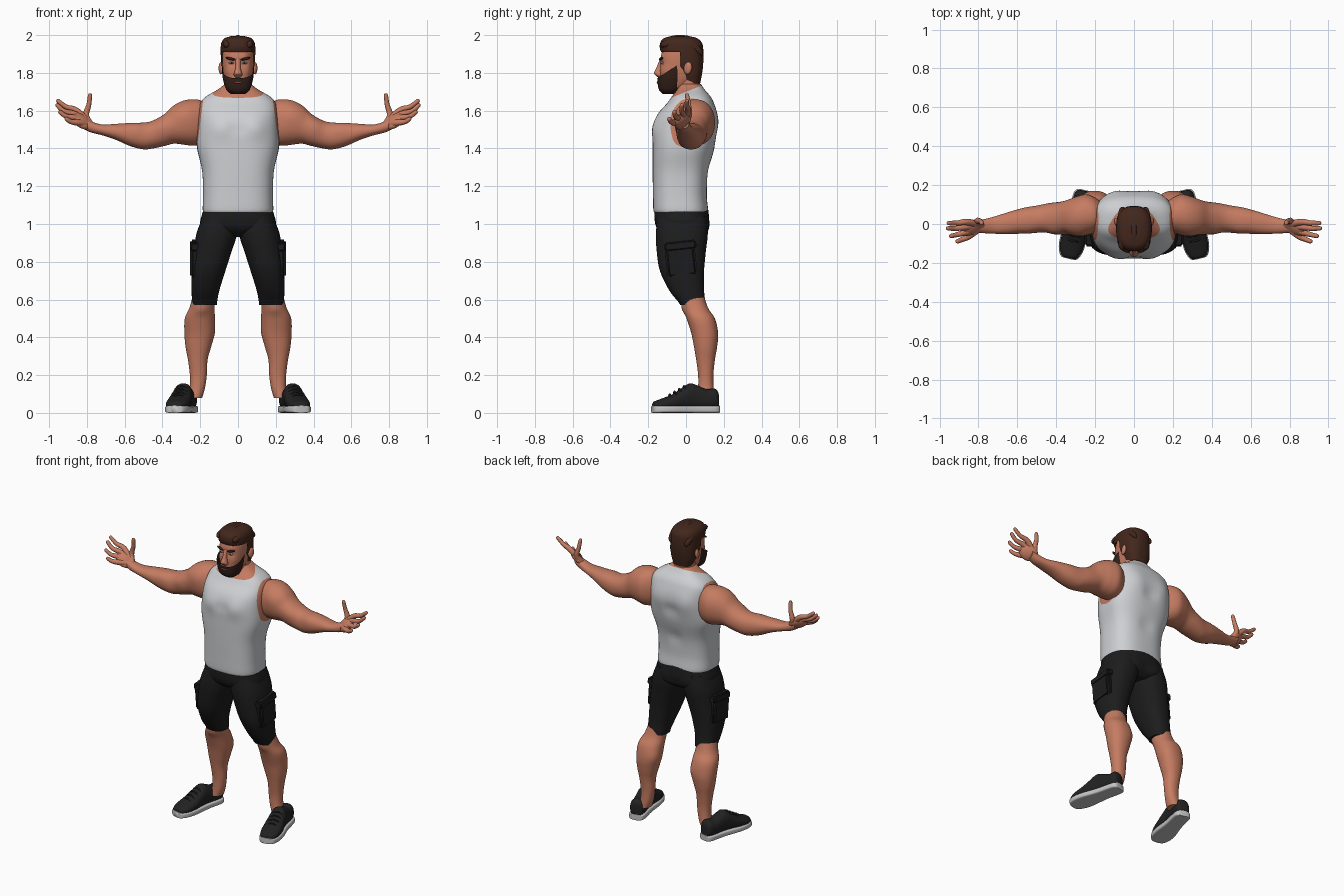
import bpy, bmesh, math
from mathutils import Vector, Matrix

cube = bpy.data.objects.get("Cube")
if cube:
    bpy.data.objects.remove(cube, do_unlink=True)


def material(name, r, g, b):
    m = bpy.data.materials.new(name)
    m.use_nodes = True
    m.diffuse_color = (r, g, b, 1)
    bsdf = m.node_tree.nodes["Principled BSDF"]
    bsdf.inputs["Base Color"].default_value = (r, g, b, 1)
    bsdf.inputs["Roughness"].default_value = .8
    return m


SKIN = material("skin", .56, .2, .12)
SHIRT = material("shirt_grey", .62, .63, .65)
SHORTS = material("shorts_black", .012, .012, .013)
HAIR = material("hair_brown", .055, .02, .012)
BEARD = material("beard_brown", .032, .014, .01)
SHOE = material("shoe_black", .016, .016, .017)
SOLE = material("sole_white", .55, .55, .55)
EYE = material("eye_white", .6, .55, .5)
LIP = material("lip", .3, .08, .06)


# Everything below is measured in centimetres and scaled when finished
def finish(bm, name, mats, mirror=False, angle=50):
    bm.transform(Matrix.Scale(.01, 4))
    me = bpy.data.meshes.new(name)
    bm.to_mesh(me)
    bm.free()
    for m in mats:
        me.materials.append(m)
    me.shade_smooth()
    me.set_sharp_from_angle(angle=math.radians(angle))
    ob = bpy.data.objects.new(name, me)
    bpy.context.collection.objects.link(ob)
    if mirror:
        ob.modifiers.new("mirror", 'MIRROR').use_mirror_merge = False
    return ob


def smooth_rows(rows, steps):
    """Catmull-Rom interpolation of station tuples."""
    out = []
    for i in range(len(rows) - 1):
        a, b, c, d = (Vector(rows[min(max(i + k, 0), len(rows) - 1)]) for k in (-1, 0, 1, 2))
        for s in range(steps):
            t = s / steps
            out.append(b + (c - a) * (t / 2) + (a * 2 - b * 5 + c * 4 - d) * (t * t / 2)
                       + (b * 3 - a - c * 3 + d) * (t ** 3 / 2))
    return out + [Vector(rows[-1])]


def bridge(rings):
    bm = bmesh.new()
    loops = [[bm.verts.new(p) for p in ring] for ring in rings]
    n = len(loops[0])
    for a, b in zip(loops, loops[1:]):
        for i in range(n):
            bm.faces.new((a[i], a[(i + 1) % n], b[(i + 1) % n], b[i]))
    bm.faces.new(loops[0])
    bm.faces.new(loops[-1])
    bmesh.ops.recalc_face_normals(bm, faces=bm.faces)
    return bm


def loft(rows, axis='Z', sides=32, power=2.2, steps=5):
    """Rows: position on axis, side centre, half width, low and high edge."""
    rings = []
    for t, mid, half, lo, hi in smooth_rows(rows, steps):
        ring = []
        for i in range(sides):
            a = math.tau * (i + .5) / sides
            c, s = math.cos(a), math.sin(a)
            u = mid + half * math.copysign(abs(c) ** (2 / power), c)
            v = (lo + hi) / 2 + (hi - lo) / 2 * math.copysign(abs(s) ** (2 / power), s)
            ring.append({'Z': (u, v, t), 'Y': (u, t, v), 'X': (t, u, v)}[axis])
        rings.append(ring)
    return bridge(rings)


def tube(rows, sides=12, steps=4):
    """Rows: x, y, z, radius. The tips are rounded."""
    pts = smooth_rows(rows, steps)
    rings = []
    for i, p in enumerate(pts):
        d = (pts[min(i + 1, len(pts) - 1)] - pts[max(i - 1, 0)]).to_3d().normalized()
        u = d.orthogonal().normalized() if i == 0 else (u - d * u.dot(d)).normalized()
        v = d.cross(u)
        rings.append([p.to_3d() + (u * math.cos(math.tau * k / sides)
                                   + v * math.sin(math.tau * k / sides)) * p[3] for k in range(sides)])
    return bridge(rings)


def blob(bm, centre, size, rot=(0, 0, 0)):
    m = Matrix.Translation(centre)
    for a, ax in zip(rot, 'XYZ'):
        m = m @ Matrix.Rotation(math.radians(a), 4, ax)
    bmesh.ops.create_uvsphere(bm, u_segments=20, v_segments=12, radius=1,
                              matrix=m @ Matrix.Diagonal((*size, 1)))
    return bm


def bumps(bm, *items):
    """Push the surface along its normals: x, y, z, reach, amount."""
    bm.normal_update()
    for x, y, z, reach, amount in items:
        for v in bm.verts:
            d = (Vector((abs(v.co.x), v.co.y, v.co.z)) - Vector((x, y, z))).length / reach
            v.co += v.normal * amount * math.exp(-d * d * 2)
    return bm


def split(bm, planes, index=None):
    """Cut along planes; recolour or delete the faces beyond all of them."""
    planes = [(Vector(co), Vector(no)) for co, no in planes]
    for co, no in planes:
        bmesh.ops.bisect_plane(bm, geom=bm.verts[:] + bm.edges[:] + bm.faces[:],
                               plane_co=co, plane_no=no)
    hit = [f for f in bm.faces
           if all((f.calc_center_median() - co).dot(no) > 0 for co, no in planes)]
    if index is None:
        bmesh.ops.delete(bm, geom=hit, context='FACES')
    else:
        for f in hit:
            f.material_index = index
    return bm


# Torso in a sleeveless shirt, skin beyond the armholes and neckline
bm = loft([(106, 0, 18, -16.5, 11), (107.5, 0, 18.7, -17.3, 11.7), (116, 0, 18.5, -17.5, 11),
           (128, 0, 19, -17.7, 12), (140, 0, 21.5, -17.7, 15), (150, 0, 21.5, -17.3, 16.8),
           (158, 0, 21, -15, 16.5), (164, 0, 20, -10, 14.8), (167.5, 0, 17, -7.5, 13),
           (171, 0, 11, -5, 10), (174, 0, 7, -4, 8)], sides=64, power=2.7)
bumps(bm, (9, -17, 151, 8, 1.2), (0, -18, 150, 4, -1), (0, 16, 148, 6, -1.6), (0, 12, 128, 6, -1),
      (10, 16, 155, 8, .8), (19, 5, 142, 8, .6))
for s in (1, -1):
    split(bm, [((s * 18.2, 0, 167.5), (s, 0, .13))], 1)
split(bm, [((0, 0, 170), (0, -.4, 1))], 1)
finish(bm, "torso_shirt", [SHIRT, SKIN])

# Arms
bm = loft([(14, 4, 5, 147, 159), (19, 4.5, 8.5, 142.5, 165), (24, 4.8, 10.5, 141.5, 166), (29, 4.2, 10.2, 142, 165.3),
           (34, 3.5, 9, 142.5, 162.8), (39, 3, 8, 141.3, 158.2), (45, 3, 7.4, 140, 154.8),
           (50, 2.5, 7, 139.5, 153.7), (57, 1.7, 6.6, 141.2, 153.5), (65, .4, 5.6, 144.7, 153),
           (72, -.6, 4.4, 147, 152.7), (78, -1.2, 3.5, 148.5, 154.5), (82, -1.4, 3, 150.5, 156.5)], 'X')
bumps(bm, (41, -3, 151, 5, .8), (36, -5, 157, 3, -.6), (28, -5, 158, 6, .6), (40, 8, 147, 6, .6),
      (54, -3, 151, 5, .5))
finish(bm, "arms", [SKIN], True)

# Palms, fingers and thumbs
finish(blob(bmesh.new(), (82.5, -2, 154.4), (6.2, 5, 2.5), (42, -32, 0)), "palms", [SKIN], True)
fingers = {"index": ((85.5, 1, 160), (91, .5, 162), (95.4, .5, 165.3)),
           "middle": ((86.2, -1.5, 158), (92, -2.3, 159.7), (95.8, -2.2, 163)),
           "ring": ((86, -4, 156), (91, -5.5, 157), (94.3, -6.2, 159.4)),
           "little": ((84.5, -6, 153.6), (88.5, -8, 154.2), (91, -9, 155.8)),
           "thumb": ((80.5, 1.5, 157.5), (79, 1.4, 163), (78.3, .5, 168.3))}
for name, (knuckle, mid, tip) in fingers.items():
    k, m, t = map(Vector, (knuckle, mid, tip))
    root = Vector((78.5, -1, 152.8))
    end = t + (t - m).normalized() * .8
    bm = tube([(*root, 2), (*k, 1.7), (*m, 1.3), (*t, 1.05), (*end, .2)])
    finish(bm, name + "_fingers", [SKIN], True)

# Shorts: seat, legs and cargo pockets
bm = loft([(109, 0, 17.8, -16, 11.5), (106, 0, 18.8, -16.7, 12), (100, 0, 20, -16.3, 12.3),
           (96, 0, 16, -14, 11.5), (93, 0, 7, -9, 8)], sides=48, power=2.5)
finish(bumps(bm, (0, 12, 98, 4, -1.2), (9, 12, 99, 7, .6)), "shorts_seat", [SHORTS])
bm = loft([(104, 9.5, 9, -15, 11), (95, 11.2, 10.8, -16, 11.6), (85, 13.5, 10, -15.5, 10.5),
           (75, 15.7, 9, -13.8, 9.6), (65, 17.2, 7.4, -9, 9.6), (59, 17.7, 6.7, -4.3, 10.2),
           (57, 17.7, 6.6, -3, 10.2)], power=2.4)
finish(bm, "shorts_legs", [SHORTS], True)


def box(name, centre, size, mat, tilt, width):
    b = bmesh.new()
    m = Matrix.Translation(centre) @ Matrix.Rotation(math.radians(tilt), 4, 'X')
    bmesh.ops.create_cube(b, size=1, matrix=m @ Matrix.Diagonal((*size, 1)))
    bmesh.ops.bevel(b, geom=b.edges[:], offset=width, segments=3, affect='EDGES')
    return finish(b, name, [mat], True, 40)


box("cargo_pockets", (22.3, -2.6, 80), (6, 16, 16), SHORTS, 6, 1.5)
box("pocket_flaps", (22.2, -3, 88.5), (6.4, 17, 5), SHORTS, 6, 1)

# Lower legs
bm = loft([(66, 17.5, 5.5, -4.5, 8.5), (56, 19, 6.6, -1.8, 11.5), (50, 20.2, 8, .3, 15.3),
           (42, 20.4, 8, 2.8, 17), (35, 21, 6.8, 4.2, 16.5), (28, 21.3, 5.2, 5.4, 15.3),
           (20, 21, 4.5, 6.4, 14.5), (13, 21.5, 4, 6.4, 14.6), (8, 23, 4, 6, 15)])
bumps(bm, (19.5, -1, 55, 4, .8), (15, 14, 44, 5, .6))
finish(bm, "lower_legs", [SKIN], True)

# Shoes, turned outward
turn = Matrix.Translation((29.5, 0, 0)) @ Matrix.Rotation(math.radians(13), 4, 'Z')
outline = [(-18, 1.5, 4.5), (-17.2, 4, 6), (-13, 5.9, 7.6), (-7, 6.2, 10), (-2, 5.6, 13.3),
           (2, 5.1, 15.6), (6, 4.8, 14.6), (11, 4.8, 12.6), (15, 4.6, 13), (17, 3.6, 11.5), (17.6, 1.8, 9)]
bm = loft([(y, 0, w, 1.5, h) for y, w, h in outline], 'Y', power=2.3)
bm.transform(turn)
finish(bm, "shoe_uppers", [SHOE], True)
bm = loft([(y * 1.02, 0, w + .5, 0, 3.8) for y, w, h in outline], 'Y', power=5)
bm.transform(turn)
finish(bm, "shoe_soles", [SOLE], True, 60)
for i in range(4):
    y, z = -8.5 + i * 2.6, 10 + i * 1.5
    bm = tube([(-3.6, y, z - 1.8, .4), (0, y - .4, z - .2, .5), (3.6, y, z - 1.8, .4)], 8)
    bm.transform(turn)
    finish(bm, "shoe_laces", [SHOE], True)

# Neck and head
finish(loft([(160, 0, 8, -5, 9), (168, 0, 7.5, -4.5, 8), (178, 0, 6.5, -5, 7)]), "neck", [SKIN])
bm = loft([(170.5, 0, 4, -12, -4), (173, 0, 6, -13.3, 2), (178, 0, 7.5, -13.8, 6.5), (184, 0, 8.2, -13.6, 8),
           (190, 0, 8.2, -13, 8), (195, 0, 7, -11, 6.5), (198, 0, 4, -7, 3)], sides=40, power=2.4)
bumps(bm, (3.4, -13, 185.3, 2, -1), (3.5, -13, 188.5, 3, .5), (5.5, -12, 181, 3, .4))
finish(bm, "head", [SKIN])
finish(loft([(177.3, 0, 1, -14.5, -12), (178.8, 0, 2.3, -16.2, -12), (180, 0, 2.1, -17, -12),
             (183, 0, 1.3, -15.6, -12), (187.5, 0, 1.3, -13.8, -12)], sides=20), "nose", [SKIN])
finish(blob(bmesh.new(), (9, 1, 182.5), (1.2, 2.2, 3.3), (-10, 0, -15)), "ears", [SKIN], True)
finish(blob(bmesh.new(), (3.5, -12.6, 185.2), (1.5, .8, .6)), "eyes", [EYE], True)
finish(blob(bmesh.new(), (3.4, -13.2, 185.2), (.6, .4, .6)), "irises", [BEARD], True)
finish(blob(bmesh.new(), (4, -13.2, 187.5), (2.7, .9, .7), (0, -12, 14)), "eyebrows", [BEARD], True)

# Beard, cut to a slope from sideburn to moustache
bm = loft([(168.7, 0, 3.5, -12, -6), (171, 0, 6.2, -14.3, -3.5), (176, 0, 7.8, -15.2, -1.5),
           (180, 0, 8.4, -15, -1), (185, 0, 8.7, -14.3, -1), (190, 0, 8.8, -13.5, -1)], sides=48, power=2.5)
split(bm, [((0, -14, 178), (0, -.65, 1))])
finish(bm, "beard", [BEARD])
finish(blob(bmesh.new(), (0, -14.9, 175), (2.4, .6, .6)), "mouth", [LIP])

# Hair with the face cut open, and swept-back locks
bm = loft([(174.5, 0, 6.3, -2, 7.5), (180, 0, 8, -5, 8.6), (186, 0, 8.9, -10, 9.2), (192, 0, 9.2, -13.6, 9.2),
           (196, 0, 8.8, -13.6, 8.4), (198.5, 0, 6.8, -11.5, 5.5), (199.5, 0, 3, -7, 1)], sides=48, power=2.5)
split(bm, [((0, -3.2, 0), (0, -1, 0)), ((0, 0, 191), (0, 0, -1))])
finish(bm, "hair", [HAIR])
for x in (-6, -3, 0, 3, 6):
    drop = x * x * .06
    finish(tube([(x, -12.3, 193.5, .5), (x, -11.5, 196 - drop / 2, 1.9), (x * 1.05, -5, 198.2 - drop, 1.8),
                 (x * 1.1, 2, 197.5 - drop, 1.8), (x, 7, 193.5 - drop, 1.7), (x * .9, 8.2, 189, .4)]),
           "hair_lock", [HAIR])
